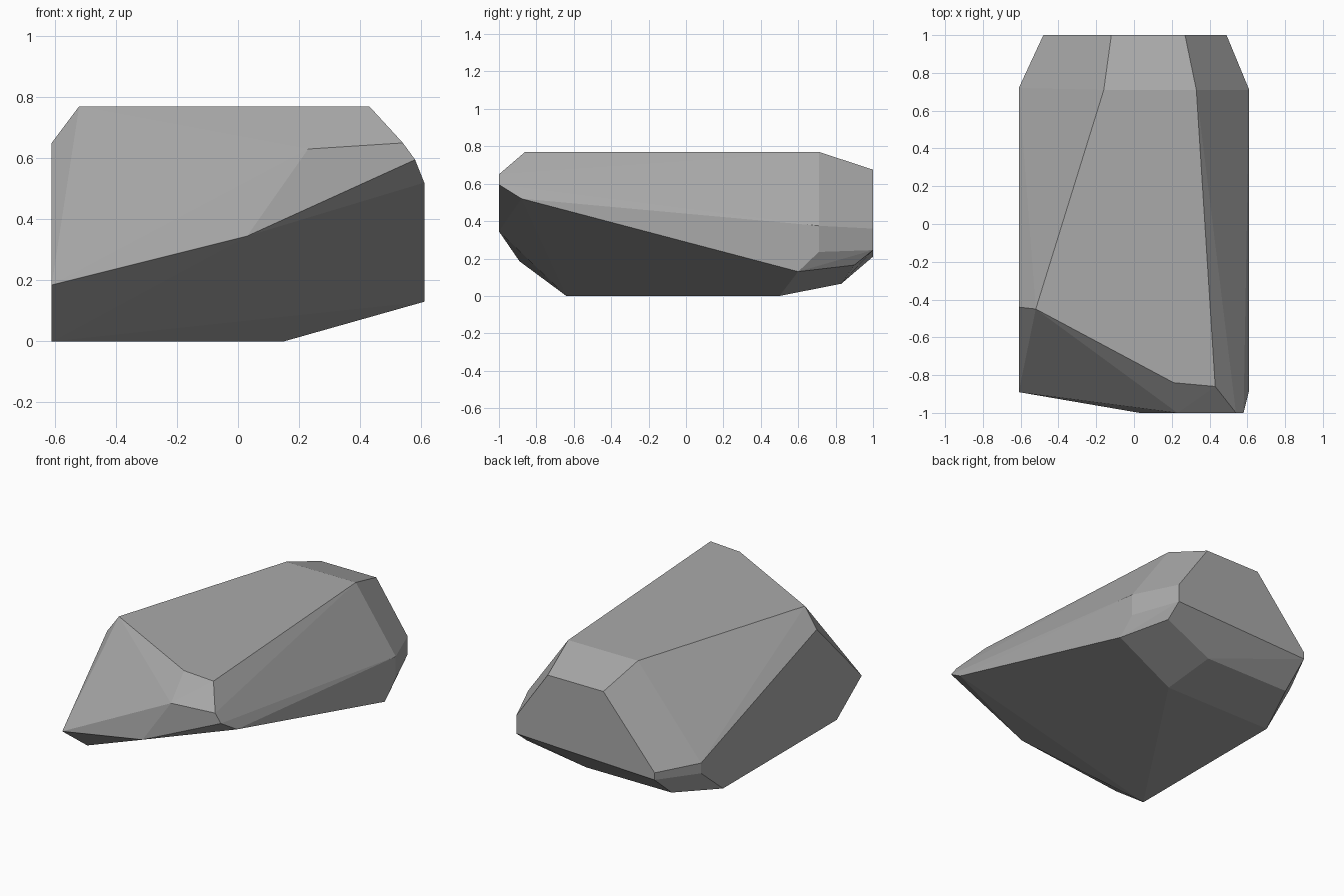
import bpy
import bmesh
import math

default_cube = bpy.data.objects.get("Cube")
if default_cube:
    bpy.data.objects.remove(default_cube, do_unlink=True)

# Overall limits of the boulder: half width, half length, height
SIDE, END, TOP = 0.61, 1.0, 0.77


def flat_material(name, colour):
    material = bpy.data.materials.new(name)
    material.use_nodes = True
    material.diffuse_color = colour
    shader = material.node_tree.nodes["Principled BSDF"]
    shader.inputs["Base Color"].default_value = colour
    shader.inputs["Roughness"].default_value = 0.9
    return material


def faceted_hull(name, corners, material):
    """Wrap the corners in a convex skin and merge flat neighbours into facets."""
    bm = bmesh.new()
    for corner in corners:
        bm.verts.new(corner)
    hull = bmesh.ops.convex_hull(bm, input=bm.verts[:])
    loose = {item for key in ("geom_interior", "geom_unused") for item in hull[key]
             if isinstance(item, bmesh.types.BMVert)}
    bmesh.ops.delete(bm, geom=list(loose), context="VERTS")
    bmesh.ops.dissolve_limit(bm, angle_limit=math.radians(1.0),
                             verts=bm.verts[:], edges=bm.edges[:])
    bmesh.ops.recalc_face_normals(bm, faces=bm.faces[:])
    mesh = bpy.data.meshes.new(name)
    bm.to_mesh(mesh)
    bm.free()
    mesh.materials.append(material)
    rock = bpy.data.objects.new(name, mesh)
    bpy.context.collection.objects.link(rock)
    return rock


# Flat crown (x, y)
crown = [(x, y, TOP) for x, y in
         [(-0.52, -0.45), (0.21, -0.84), (0.43, -0.86), (0.33, 0.71), (-0.16, 0.71)]]

# Flat base (x, y)
base = [(x, y, 0) for x, y in [(-SIDE, -0.64), (-SIDE, 0.5), (0.15, 0.5)]]

# Chipped front face (x, z)
front = [(x, -END, z) for x, z in
         [(0.03, 0.345), (0.23, 0.63), (0.54, 0.65), (0.58, 0.595)]]

# Upright back face (x, z)
back = [(x, END, z) for x, z in
        [(-0.12, 0.675), (0.27, 0.675), (0.49, 0.36), (0.49, 0.245),
         (-0.48, 0.21), (-0.48, 0.255)]]

# Sheer left side (y, z)
left_side = [(SIDE, y, z) for y, z in
             [(-0.88, 0.52), (0.71, 0.375), (0.71, 0.235), (0.6, 0.13)]]

# Sheer right side (y, z)
right_side = [(-SIDE, y, z) for y, z in
              [(-0.44, 0.65), (-0.89, 0.185), (0.72, 0.18), (0.72, 0.245)]]

# Bevelled lower back edge
lower_back = [(0.49, 0.9, 0.165), (0.12, 0.83, 0.065), (-0.48, 0.83, 0.065)]

stone = flat_material("grey stone", (0.4, 0.4, 0.4, 1.0))
faceted_hull("boulder", crown + base + front + back + left_side + right_side + lower_back,
             stone)
